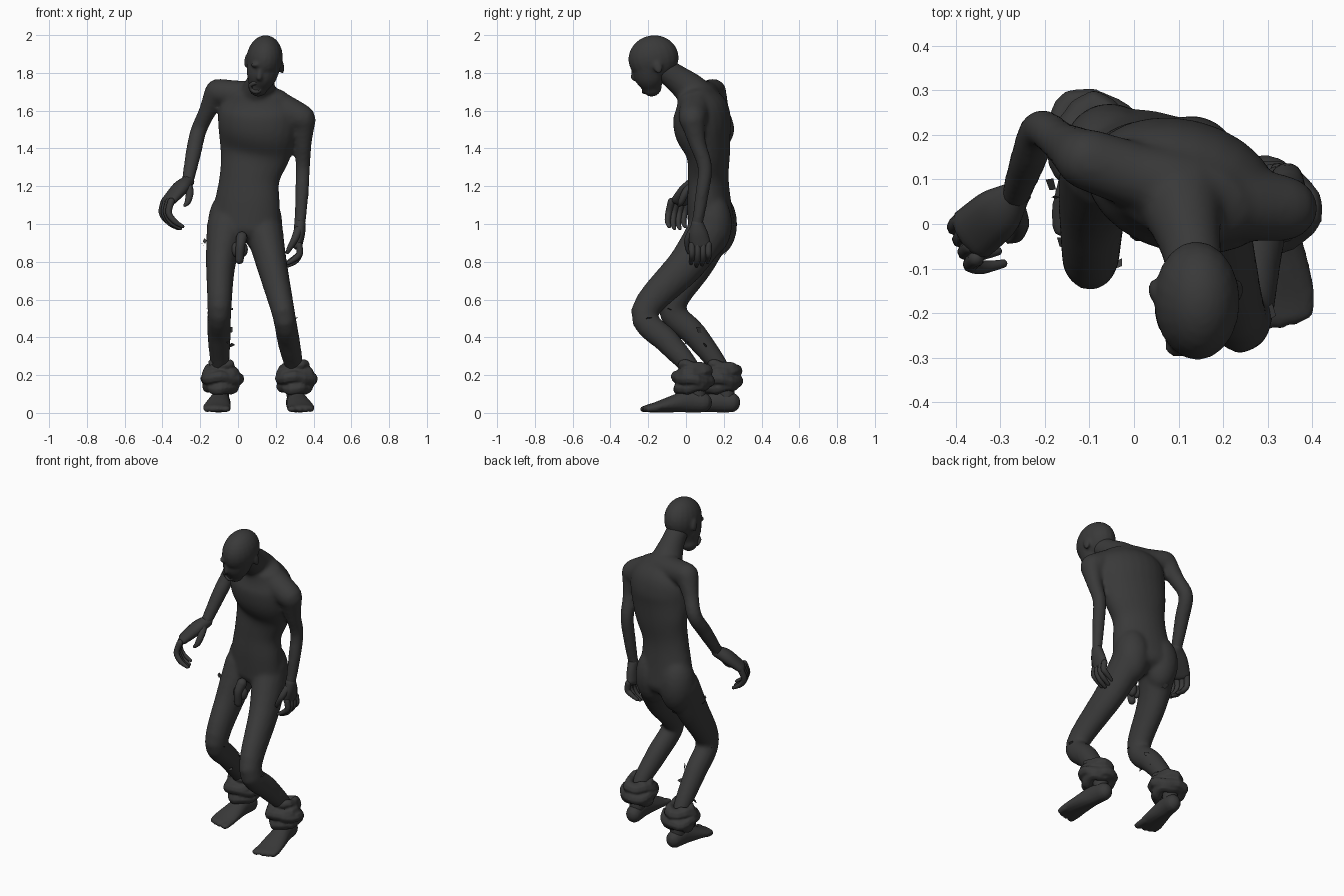
import bpy, bmesh, math, random
from mathutils import Vector, Matrix

random.seed(4)
SKIN = bpy.data.materials.new("dark_grey")
SKIN.diffuse_color = (0.041, 0.041, 0.041, 1)


def spline(pts, n):
    """Catmull-Rom interpolation of (x, y, z, width, depth) points."""
    p = [tuple(q) if len(q) == 5 else tuple(q) + (q[3],) for q in pts]
    p = [p[0]] + p + [p[-1]]
    out = []
    for i in range(1, len(p) - 2):
        for k in range(n):
            t = k / n
            out.append([0.5 * (2 * b + (c - a) * t + (2 * a - 5 * b + 4 * c - d) * t * t
                               + (3 * b - a - 3 * c + d) * t ** 3)
                        for a, b, c, d in zip(p[i - 1], p[i], p[i + 1], p[i + 2])])
    out.append(list(p[-1]))
    return out


def tube(bm, pts, side=(1, 0, 0), sides=16, n=5, cap=1.0):
    """Closed round-ended loft; 'side' is the direction of the first radius."""
    s = spline(pts, n)
    rings = []
    for i, q in enumerate(s):
        t = (Vector(s[min(i + 1, len(s) - 1)][:3]) - Vector(s[max(i - 1, 0)][:3])).normalized()
        rings.append((Vector(q[:3]), t, q[3], q[4]))

    def ends(r, sign):
        c, t, a, b = r
        h = min(a, b) * cap
        return [(c + t * sign * h * math.sin(u), t, a * math.cos(u), b * math.cos(u))
                for u in (0.5, 1.0, 1.4)]
    rings = ends(rings[0], -1)[::-1] + rings + ends(rings[-1], 1)
    loops = []
    for c, t, a, b in rings:
        u = Vector(side)
        u = (u - t * u.dot(t)).normalized()
        v = t.cross(u)
        loops.append([bm.verts.new(c + u * a * math.cos(w) + v * b * math.sin(w))
                      for w in (2 * math.pi * k / sides for k in range(sides))])
    for l0, l1 in zip(loops, loops[1:]):
        for k in range(sides):
            j = (k + 1) % sides
            bm.faces.new((l0[k], l0[j], l1[j], l1[k]))
    bm.faces.new(loops[0][::-1])
    bm.faces.new(loops[-1])


def ball(bm, c, r, rot=(0, 0, 0)):
    m = Matrix.Translation(c)
    for ang, ax in zip(rot, "XYZ"):
        m = m @ Matrix.Rotation(math.radians(ang), 4, ax)
    bmesh.ops.create_uvsphere(bm, u_segments=20, v_segments=14, radius=1,
                              matrix=m @ Matrix.Diagonal((*r, 1)))


def finish(name, bm, voxel=0, smooth=True, relax=5):
    me = bpy.data.meshes.new(name)
    bmesh.ops.recalc_face_normals(bm, faces=bm.faces[:])
    for f in bm.faces:
        f.smooth = smooth
    bm.to_mesh(me)
    bm.free()
    me.materials.append(SKIN)
    ob = bpy.data.objects.new(name, me)
    bpy.context.collection.objects.link(ob)
    if voxel:
        r = ob.modifiers.new("blend", "REMESH")
        r.mode, r.voxel_size, r.use_smooth_shade = "VOXEL", voxel, True
        m = ob.modifiers.new("relax", "SMOOTH")
        m.factor, m.iterations = 0.5, relax
    return ob


# Body: torso, shoulders, arms, legs and neck blended into one skin
bm = bmesh.new()
tube(bm, [(.038, .135, .98, .195, .12), (.05, .122, 1.12, .175, .112), (.062, .118, 1.25, .162, .104),
          (.09, .118, 1.38, .192, .112), (.105, .09, 1.50, .215, .147), (.11, .08, 1.60, .215, .142),
          (.11, .06, 1.67, .17, .105)], side=(.95, -.22, -.2), sides=24, cap=.6)
tube(bm, [(-.105, .145, 1.70, .07), (.0, .11, 1.685, .075), (.11, .08, 1.67, .085),
          (.22, .05, 1.615, .085), (.335, .035, 1.56, .075)], side=(0, 0, 1))
tube(bm, [(.10, .08, 1.65, .12, .10), (.112, .02, 1.715, .088, .088), (.128, -.055, 1.775, .068, .072),
          (.14, -.13, 1.83, .064, .064)])
tube(bm, [(-.115, .15, 1.69, .066), (-.165, .185, 1.59, .046), (-.21, .213, 1.49, .043),
          (-.235, .15, 1.38, .042), (-.265, .065, 1.23, .033)])
tube(bm, [(.345, .035, 1.55, .068), (.345, .06, 1.43, .046), (.343, .10, 1.30, .039),
          (.338, .085, 1.16, .036), (.328, .06, 1.0, .03)])
tube(bm, [(-.058, .14, .98, .11, .115), (-.09, .055, .80, .08, .1), (-.098, -.075, .56, .064, .075),
          (-.1, .05, .41, .062, .066), (-.095, .19, .22, .048), (-.09, .215, .08, .045)])
tube(bm, [(.135, .13, .98, .102, .115), (.178, .005, .79, .082, .1), (.24, -.22, .53, .062, .073),
          (.27, -.09, .37, .059, .066), (.3, .035, .22, .048), (.3, .065, .08, .045)])
for x in (-.055, .13):
    ball(bm, (x, .155 - x * .15, 1.0), (.105, .108, .17))
finish("body", bm, .012, relax=6)

# Head: tilted skull, face, brow, nose, mouth and ears
bm = bmesh.new()
ball(bm, (.141, -.172, 1.877), (.096, .134, .122), (12, 6, 0))
tube(bm, [(.14, -.195, 1.86, .092, .09), (.124, -.19, 1.78, .08, .085), (.108, -.182, 1.728, .054, .055)],
     side=(1, 0, .1))
for x in (.098, .148):
    ball(bm, (x, -.275, 1.842), (.03, .024, .014))
tube(bm, [(.119, -.275, 1.84, .012), (.114, -.278, 1.79, .014), (.112, -.277, 1.775, .017)], sides=8)
for x, z, tilt in ((.047, 1.865, 8), (.23, 1.835, -8)):
    ball(bm, (x, -.15, z), (.014, .024, .04), (15, tilt, 0))
finish("head", bm, .008, relax=4)

bm = bmesh.new()
tube(bm, [(.065, -.23, 1.735, .01), (.092, -.243, 1.748, .012), (.12, -.235, 1.743, .01),
          (.118, -.222, 1.71, .01), (.094, -.222, 1.70, .012), (.07, -.22, 1.712, .01),
          (.065, -.23, 1.735, .01)], side=(0, 1, 0), sides=8, n=3)
finish("mouth", bm)

# Hands: palm, four fingers and a thumb
bm = bmesh.new()
tube(bm, [(-.265, .065, 1.225, .034, .034), (-.305, .025, 1.19, .058, .038),
          (-.365, -.025, 1.125, .062, .028)], side=(-.5, .8, 0), sides=12)
for i in range(4):
    dx, dy = -.012 * (i - 1.5), .028 * (i - 1.5)
    e = .01 * abs(i - 1.5)
    tube(bm, [(-.372 + dx, -.035 + dy, 1.12, .019), (-.385 + dx, -.05 + dy, 1.06, .017),
              (-.355 + dx, -.055 + dy, 1.0 + e, .015), (-.312 + dx, -.047 + dy, .972 + e, .01)], sides=8, n=4)
tube(bm, [(-.27, .04, 1.21, .026), (-.256, -.0, 1.17, .021), (-.265, -.025, 1.12, .017),
          (-.28, -.035, 1.1, .01)], sides=8)
finish("right_hand", bm)

bm = bmesh.new()
tube(bm, [(.328, .06, 1.0, .034, .03), (.325, .065, .95, .05, .03), (.315, .075, .89, .056, .026)],
     side=(0, 1, 0), sides=12)
for i in range(4):
    y = .032 + .029 * i
    e = .014 * abs(i - 1.3)
    tube(bm, [(.322, y, .89, .018), (.327, y, .845, .017), (.305, y, .80 + e, .015),
              (.265, y - .005, .775 + e, .01)], side=(0, 1, 0), sides=8, n=4)
tube(bm, [(.32, .04, .97, .023), (.30, .01, .92, .019), (.275, .01, .875, .015), (.262, .015, .85, .01)],
     side=(0, 1, 0), sides=8)
finish("left_hand", bm)

# Feet: chunky sole with big toe and blended toe mass
for name, hx, hy, tx, ty in (("right_foot", -.087, .24, -.115, -.0), ("left_foot", .30, .09, .335, -.185)):
    bm = bmesh.new()
    out = -1 if name == "right_foot" else 1
    at = lambda t: (hx + (tx - hx) * t, hy + (ty - hy) * t)
    tube(bm, [(*at(0), .055, .048, .053), (*at(.3), .06, .053, .058), (*at(.6), .046, .066, .044),
              (*at(.9), .03, .074, .028), (*at(1.08), .023, .066, .02)], sides=16)
    x, y = at(1)
    for u, w, l in ((-.05, .026, .05), (-.008, .02, .042), (.022, .02, .034), (.048, .02, .02)):
        tube(bm, [(x + out * u, y + .03, .028, w, .022), (x + out * u, y - l + .008, .02, w, .016)],
             sides=10)
    finish(name, bm, .007, relax=3)

# Crumpled trouser cuffs: uneven stacked rings, widest and flared in the middle
for name, cx, cy in (("right_cuff", -.09, .19), ("left_cuff", .303, .037)):
    bm = bmesh.new()
    for z, R, r, ph in ((.14, .066, .034, 0), (.176, .082, .033, 1.6), (.21, .064, .036, 3.1),
                        (.243, .056, .026, 4.4)):
        grid = []
        for i in range(24):
            a = i * math.tau / 24
            rr = R + .008 * math.sin(3 * a + ph) + random.uniform(-.004, .004)
            zz = z + .012 * math.sin(a + ph * 2) + .005 * math.sin(4 * a + ph)
            grid.append([bm.verts.new((cx + (rr + r * math.cos(b)) * math.cos(a),
                                       cy + (rr + r * math.cos(b)) * math.sin(a),
                                       zz + r * math.sin(b)))
                         for b in (k * math.tau / 8 for k in range(8))])
        for i in range(24):
            for k in range(8):
                g, h, m = grid[i], grid[(i + 1) % 24], (k + 1) % 8
                bm.faces.new((g[k], h[k], h[m], g[m]))
    finish(name, bm, .007, relax=2)

# Simple groin form
bm = bmesh.new()
tube(bm, [(.02, .01, .93, .03), (.012, -.015, .88, .024), (.008, -.01, .81, .022)], sides=10)
for x in (-.01, .026):
    ball(bm, (x, .015, .865), (.026, .03, .04))
finish("groin", bm)

# Torn cloth scraps clinging to the legs
bm = bmesh.new()
spots = [(-.175, .06, .91), (-.185, .09, .89), (-.09, -.08, .655), (-.075, -.08, .66), (-.16, -.04, .55),
         (-.035, -.09, .55), (-.035, .1, .36), (-.05, .0, .37), (-.04, .07, .44), (-.14, .12, .27),
         (.16, -.1, .735), (.14, -.08, .66), (.305, -.2, .5), (-.06, .205, .84)]
for s in spots:
    q = Matrix.Rotation(random.uniform(0, 6), 3, Vector((random.random(), random.random(), 1)))
    k = random.uniform(.6, 1.1)
    vs = [bm.verts.new(Vector(s) + q @ (Vector(o) * k))
          for o in ((-.02, 0, -.012), (.006, .004, -.016), (.024, 0, .008), (-.006, -.004, .014))]
    bm.faces.new(vs)
finish("cloth_scraps", bm, smooth=False)
